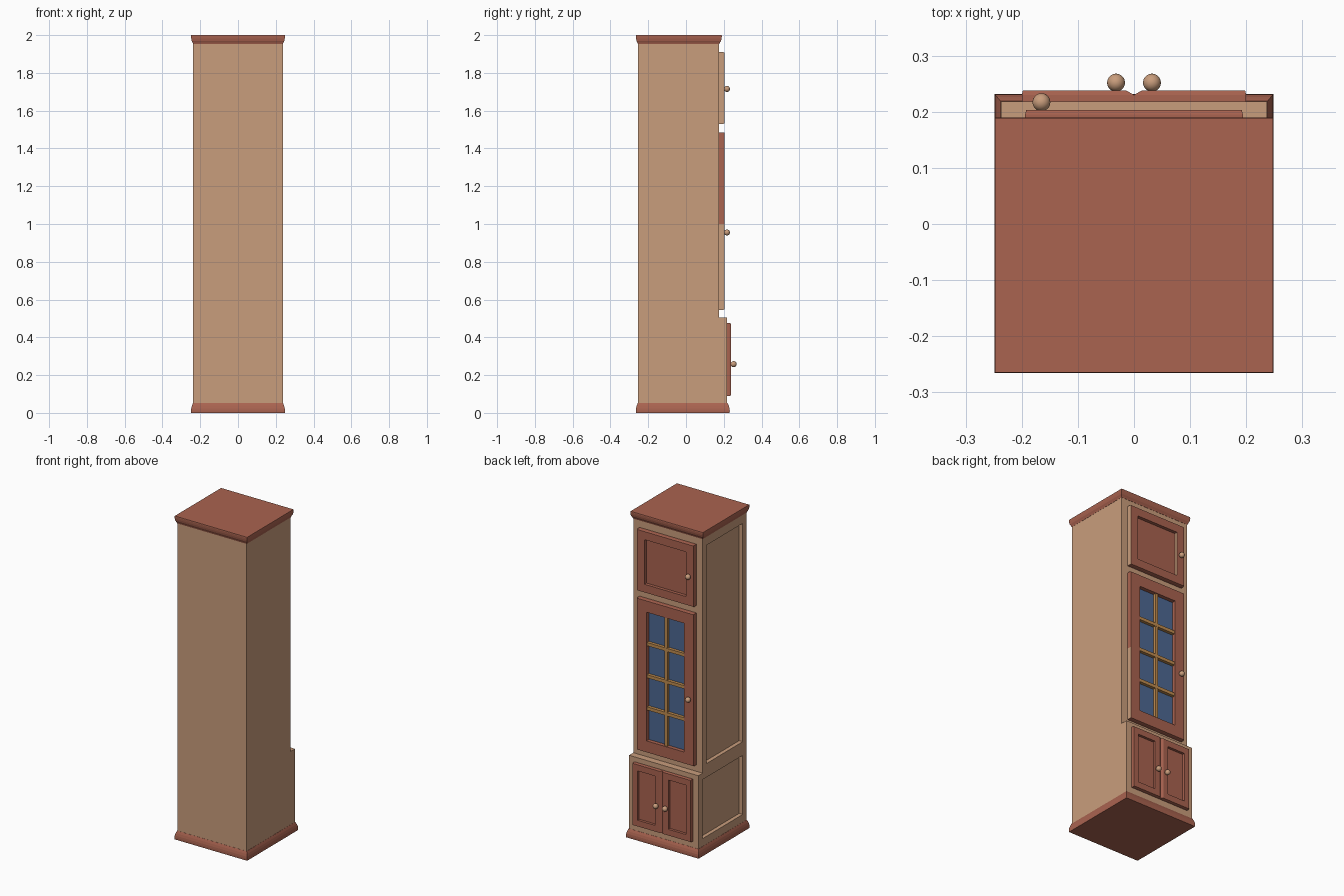
import bpy, bmesh, math
from mathutils import Vector

if "Cube" in bpy.data.objects:
    bpy.data.objects.remove(bpy.data.objects["Cube"])


def material(name, rgb):
    m = bpy.data.materials.new(name)
    m.diffuse_color = (*rgb, 1)
    m.use_nodes = True
    m.node_tree.nodes["Principled BSDF"].inputs["Base Color"].default_value = m.diffuse_color
    return m


TAN = material("tan_wood", (0.584, 0.337, 0.202))
RED = material("red_wood", (0.40, 0.125, 0.08))
GLASS = material("blue_glass", (0.075, 0.14, 0.29))
GOLD = material("golden_wood", (0.52, 0.26, 0.08))

W = 0.237                              # half width of the body
BACK, UPPER, LOWER = -0.254, 0.176, 0.218   # y of the plain side and the two door sides


def finish(name, bm, *mats):
    bmesh.ops.recalc_face_normals(bm, faces=bm.faces)
    me = bpy.data.meshes.new(name)
    bm.to_mesh(me)
    bm.free()
    for m in mats:
        me.materials.append(m)
    ob = bpy.data.objects.new(name, me)
    bpy.context.collection.objects.link(ob)
    return ob


def loft(rings):
    """Closed mesh through a list of rings of points."""
    bm = bmesh.new()
    loops = [[bm.verts.new(p) for p in r] for r in rings]
    n = len(loops[0])
    for a, b in zip(loops, loops[1:]):
        for i in range(n):
            j = (i + 1) % n
            bm.faces.new((a[i], a[j], b[j], b[i]))
    bm.faces.new(loops[0][::-1])
    bm.faces.new(loops[-1])
    return bm


def upright(x0, x1, z0, z1, y):
    return [(x0, y, z0), (x1, y, z0), (x1, y, z1), (x0, y, z1)]


def flat(x0, x1, y0, y1, z):
    return [(x0, y0, z), (x1, y0, z), (x1, y1, z), (x0, y1, z)]


def box(name, x0, x1, y0, y1, z0, z1, mat):
    return finish(name, loft([flat(x0, x1, y0, y1, z0), flat(x0, x1, y0, y1, z1)]), mat)


# Body: stepped side profile, with two recessed panels on the left side
prof = [(BACK, 0.03), (LOWER, 0.03), (LOWER, 0.505), (UPPER, 0.505), (UPPER, 1.97), (BACK, 1.97)]
body = finish("cabinet_body", loft([[(x, y, z) for y, z in prof] for x in (-W, W)]), TAN)
for y1, z0, z1 in ((0.138, 0.55, 1.90), (0.175, 0.10, 0.465)):
    cutter = box("panel_cutter", -0.3, -W + 0.024, BACK + 0.038, y1, z0, z1, TAN)
    cutter.hide_render = True
    mod = body.modifiers.new("recess", 'BOOLEAN')
    mod.operation = 'DIFFERENCE'
    mod.solver = 'EXACT'
    mod.object = cutter
    bpy.context.view_layer.objects.active = body
    bpy.ops.object.modifier_apply(modifier=mod.name)
    bpy.data.objects.remove(cutter)


# Crown and base mouldings
def moulding(name, steps, y1):
    rings = [flat(-W - d, W + d, BACK - d, y1 + d * 1.2, z) for d, z in steps]
    return finish(name, loft(rings), RED)


moulding("crown_moulding", [(0.001, 1.953), (0.003, 1.960), (0.008, 1.970), (0.0105, 1.982),
                            (0.0115, 1.995), (0.0105, 2.0)], UPPER)
moulding("base_moulding", [(0.011, 0.0), (0.0115, 0.012), (0.0105, 0.024), (0.007, 0.038),
                           (0.003, 0.048), (0.001, 0.052)], LOWER)


# Framed doors: rings go out, over the frame and into the sunk panel
def door_mesh(x0, x1, z0, z1, y0, y1, left, right, rail, sink, ease=(0.002, 0.002)):
    return loft([
        upright(x0, x1, z0, z1, y0),
        upright(x0, x1, z0, z1, y1 - 0.008),
        upright(x0 + ease[0], x1 - ease[1], z0 + 0.002, z1 - 0.002, y1),
        upright(x0 + left, x1 - right, z0 + rail, z1 - rail, y1),
        upright(x0 + left, x1 - right, z0 + rail, z1 - rail, y1 - sink),
    ])


# Top door, whose edges turned to the right side are tan
top_door = finish("top_door", door_mesh(-0.194, 0.194, 1.53, 1.91, UPPER - 0.004, 0.203,
                                        0.052, 0.052, 0.052, 0.02), RED, TAN)
for p in top_door.data.polygons:
    p.material_index = int(p.normal.x > 0.9)

# Glazed door, tan on the lower half of its right edge, glass on its sunk face
bm = door_mesh(-0.194, 0.194, 0.545, 1.485, UPPER - 0.004, 0.203, 0.066, 0.066, 0.072, 0.024)
bmesh.ops.bisect_plane(bm, geom=bm.verts[:] + bm.edges[:] + bm.faces[:],
                       plane_co=(0, 0, 1.0), plane_no=(0, 0, 1))
glass_door = finish("glazed_door", bm, RED, TAN, GLASS)
for p in glass_door.data.polygons:
    c = p.center
    if p.normal.x > 0.9 and c.x > 0.19 and c.z < 1.0:
        p.material_index = 1
    elif p.normal.y > 0.9 and abs(c.y - 0.179) < 0.001:
        p.material_index = 2

# Glazing bars
gz0, gz1 = 0.617, 1.413
box("upright_glazing_bar", -0.010, 0.010, 0.177, 0.197, gz0, gz1, GOLD)
for i in (1, 2, 3):
    z = gz0 + (gz1 - gz0) * i / 4
    box("cross_glazing_bar", -0.128, 0.128, 0.177, 0.198, z - 0.010, z + 0.010, GOLD)

# Pair of lower doors with eased edges where they meet
finish("lower_door_left", door_mesh(-0.2, 0, 0.09, 0.475, LOWER - 0.004, 0.238,
                                    0.034, 0.046, 0.04, 0.016, (0.002, 0.014)), RED)
finish("lower_door_right", door_mesh(0, 0.2, 0.09, 0.475, LOWER - 0.004, 0.238,
                                     0.046, 0.034, 0.04, 0.016, (0.014, 0.002)), RED)

# Round knobs
for name, pos in (("top_door_knob", (-0.165, 0.217, 1.715)),
                  ("glazed_door_knob", (-0.165, 0.217, 0.955)),
                  ("lower_knob_left", (-0.032, 0.252, 0.258)),
                  ("lower_knob_right", (0.032, 0.252, 0.258))):
    bm = bmesh.new()
    bmesh.ops.create_uvsphere(bm, u_segments=20, v_segments=12, radius=0.016)
    bmesh.ops.translate(bm, verts=bm.verts, vec=Vector(pos))
    knob = finish(name, bm, TAN)
    for p in knob.data.polygons:
        p.use_smooth = True
